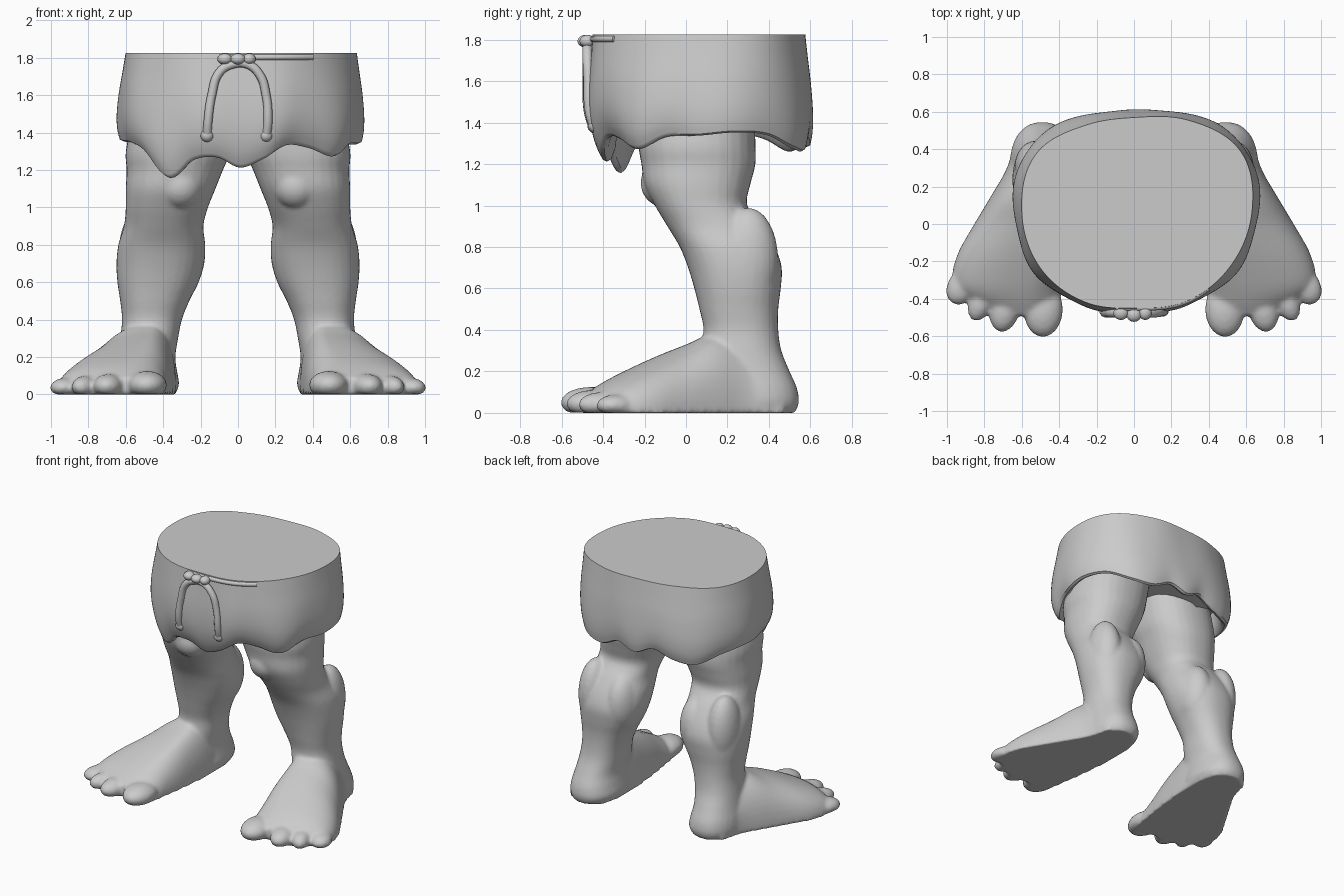
import bpy, bmesh
from math import sin, cos, pi, radians
from mathutils import Matrix, Vector

if "Cube" in bpy.data.objects:
    bpy.data.objects.remove(bpy.data.objects["Cube"])


def cat(p0, p1, p2, p3, t):
    return 0.5 * (2*p1 + (p2-p0)*t + (2*p0-5*p1+4*p2-p3)*t*t + (3*p1-p0-3*p2+p3)*t**3)


def around(table, a):
    """Smooth periodic lookup, a in radians."""
    n = len(table)
    f = (a / (2*pi) * n) % n
    i = int(f)
    return cat(table[i-1], table[i % n], table[(i+1) % n], table[(i+2) % n], f-i)


def refine(rows, k):
    """Insert k-1 spline rows between each pair of rows."""
    out = []
    for i in range(len(rows)-1):
        q = [rows[max(i-1, 0)], rows[i], rows[i+1], rows[min(i+2, len(rows)-1)]]
        for j in range(k):
            out.append([cat(*v, j/k) for v in zip(*q)])
    return out + [list(rows[-1])]


def loft(bm, rings, cap_end=True):
    vs = [[bm.verts.new(p) for p in r] for r in rings]
    n = len(vs[0])
    for r, s in zip(vs, vs[1:]):
        for i in range(n):
            bm.faces.new((r[i], r[(i+1) % n], s[(i+1) % n], s[i]))
    bm.faces.new(vs[0])
    if cap_end:
        bm.faces.new(vs[-1])


def blob(bm, loc, rad, turn=0):
    """Ellipsoid flattened where it meets the ground."""
    m = Matrix.Translation(loc) @ Matrix.Rotation(radians(turn), 4, 'Z') @ Matrix.Diagonal((*rad, 1))
    for v in bmesh.ops.create_uvsphere(bm, u_segments=24, v_segments=16, radius=1, matrix=m)['verts']:
        v.co.z = max(v.co.z, 0.001 * (1 + v.co.z))


def finish(bm, name):
    bmesh.ops.recalc_face_normals(bm, faces=bm.faces)
    me = bpy.data.meshes.new(name)
    bm.to_mesh(me)
    bm.free()
    ob = bpy.data.objects.new(name, me)
    bpy.context.collection.objects.link(ob)
    return ob


# Leg: z, x inner, x outer, y front, y back
LEG = [(0, .34, .65, .05, .525), (.05, .315, .665, .05, .545), (.12, .325, .66, .05, .535),
       (.2, .335, .645, .05, .50), (.3, .32, .63, .07, .46), (.4, .30, .62, .085, .445),
       (.5, .26, .63, .065, .445), (.6, .21, .645, .04, .457), (.7, .18, .65, .01, .462),
       (.8, .175, .64, -.03, .43), (.9, .185, .61, -.09, .37), (1.0, .16, .60, -.15, .295),
       (1.1, .12, .60, -.20, .31), (1.2, .08, .595, -.215, .335), (1.3, .04, .60, -.23, .335),
       (1.5, 0, .56, -.23, .33)]
bm = bmesh.new()
rings = []
for z, x0, x1, y0, y1 in refine(LEG, 4):
    ring = []
    for i in range(32):
        a = 2*pi*i/32
        c, s = cos(a), sin(a)
        e = (abs(c)**2.3 + abs(s)**2.3) ** (-1/2.3)
        ring.append(((x0+x1)/2 + (x1-x0)/2*c*e, (y0+y1)/2 + (y1-y0)/2*s*e, z))
    rings.append(ring)
loft(bm, rings)
# Knee and the two calf heads
blob(bm, (.31, -.10, 1.11), (.12, .12, .12))
blob(bm, (.53, .30, .74), (.11, .145, .25))
blob(bm, (.31, .28, .72), (.12, .165, .22))

# Foot: y, x inner, x outer, x of ridge, height
FOOT = [(.47, .37, .63, .5, .2), (.3, .33, .68, .48, .33), (.15, .33, .765, .47, .385),
        (0, .34, .855, .47, .33), (-.15, .355, .94, .49, .27), (-.28, .375, .975, .53, .21),
        (-.36, .385, .95, .56, .17), (-.43, .40, .85, .57, .13), (-.49, .42, .76, .57, .09)]
rings = []
for y, x0, x1, xp, h in refine(FOOT, 4):
    ring = []
    for i in range(25):
        u, s = cos(pi*i/24), max(sin(pi*i/24), 0)
        ring.append((xp + u*((x1-xp) if u > 0 else (xp-x0)), y, h * s**.85))
    rings.append(ring)
loft(bm, rings)
# Toes: x, y, half width, half length, top height, turn
for x, y, w, l, h, turn in [(.485, -.46, .105, .145, .125, 2), (.69, -.45, .082, .13, .11, 12),
                            (.815, -.41, .065, .115, .10, 22), (.915, -.33, .08, .11, .09, 32)]:
    blob(bm, (x, y, h*.4), (w, l, h*.6), turn)

# Blend everything into one skin and mirror it
legs = finish(bm, "legs_and_feet")
m = legs.modifiers.new("skin", 'REMESH')
m.mode = 'VOXEL'
m.voxel_size = .013
m.use_smooth_shade = True
m = legs.modifiers.new("soften", 'SMOOTH')
m.factor = .5
m.iterations = 5
m = legs.modifiers.new("mirror", 'MIRROR')
m.use_mirror_merge = False

# Ragged shorts: radii at the waist and at the bulge (every 30 degrees), hem height (every 15)
TOP = [.62, .65, .57, .51, .54, .62, .61, .59, .55, .51, .545, .58]
BULGE = [.655, .68, .605, .545, .595, .67, .65, .635, .58, .54, .575, .63]
HEM = [1.345, 1.36, 1.35, 1.29, 1.27, 1.33, 1.29, 1.34, 1.29, 1.27, 1.33, 1.36,
       1.36, 1.35, 1.31, 1.165, 1.26, 1.275, 1.22, 1.265, 1.34, 1.325, 1.28, 1.34]
SHAPE = refine([(0, 0), (.2, .35), (.45, .8), (.7, 1.05), (.88, .95), (1, .6)], 4)
N = 144


def cloth(a, t, s):
    top, bulge = around(TOP, a), around(BULGE, a)
    r = top + (bulge-top)*s + .008*t*sin(9*a) - .06*t**4*max(0, -sin(a))
    return r, 1.825 + (around(HEM, a) - 1.825)*t


rings = []
for t, s in SHAPE:
    rings.append([cloth(2*pi*i/N, t, s) for i in range(N)])
for shrink, lift in [(.018, -.008), (.04, .004), (.06, .06), (.07, .15)]:
    rings.append([(r-shrink, z+lift) for r, z in rings[len(SHAPE)-1]])
pts = [[(.01 + r*cos(2*pi*i/N), .06 + r*sin(2*pi*i/N), z) for i, (r, z) in enumerate(ring)]
       for ring in rings]
bm = bmesh.new()
loft(bm, pts)
shorts = finish(bm, "ragged_shorts")


# Drawstring with two hanging ends, knot and waist cord
def cord(name, points, radius):
    cu = bpy.data.curves.new(name, 'CURVE')
    cu.dimensions = '3D'
    cu.bevel_depth = radius
    cu.bevel_resolution = 3
    cu.use_fill_caps = True
    sp = cu.splines.new('BEZIER')
    sp.bezier_points.add(len(points)-1)
    for b, p in zip(sp.bezier_points, points):
        b.co = p
        b.handle_left_type = b.handle_right_type = 'AUTO'
    ob = bpy.data.objects.new(name, cu)
    bpy.context.collection.objects.link(ob)


cord("drawstring", [(-.165, -.445, 1.37), (-.16, -.47, 1.46), (-.14, -.475, 1.6), (-.10, -.475, 1.72),
                    (-.03, -.475, 1.765), (.05, -.475, 1.765), (.115, -.475, 1.71), (.15, -.47, 1.6),
                    (.16, -.465, 1.46), (.15, -.44, 1.37)], .024)
cord("waist_cord", [(.01 + (around(TOP, radians(a))-.002)*cos(radians(a)),
                     .06 + (around(TOP, radians(a))-.002)*sin(radians(a)), 1.803)
                    for a in range(258, 316, 8)], .016)
bm = bmesh.new()
blob(bm, (-.165, -.44, 1.385), (.036, .036, .036))
blob(bm, (.15, -.435, 1.385), (.036, .036, .036))
for x, y, w in [(-.07, -.475, .04), (0, -.485, .04), (.06, -.475, .035)]:
    blob(bm, (x, y, 1.793), (w, .038, .03))
knots = finish(bm, "drawstring_knots")

# Smooth shading with crisp waist edge
for ob in (shorts, knots):
    bpy.ops.object.select_all(action='DESELECT')
    ob.select_set(True)
    bpy.context.view_layer.objects.active = ob
    bpy.ops.object.shade_smooth_by_angle(angle=radians(45))
